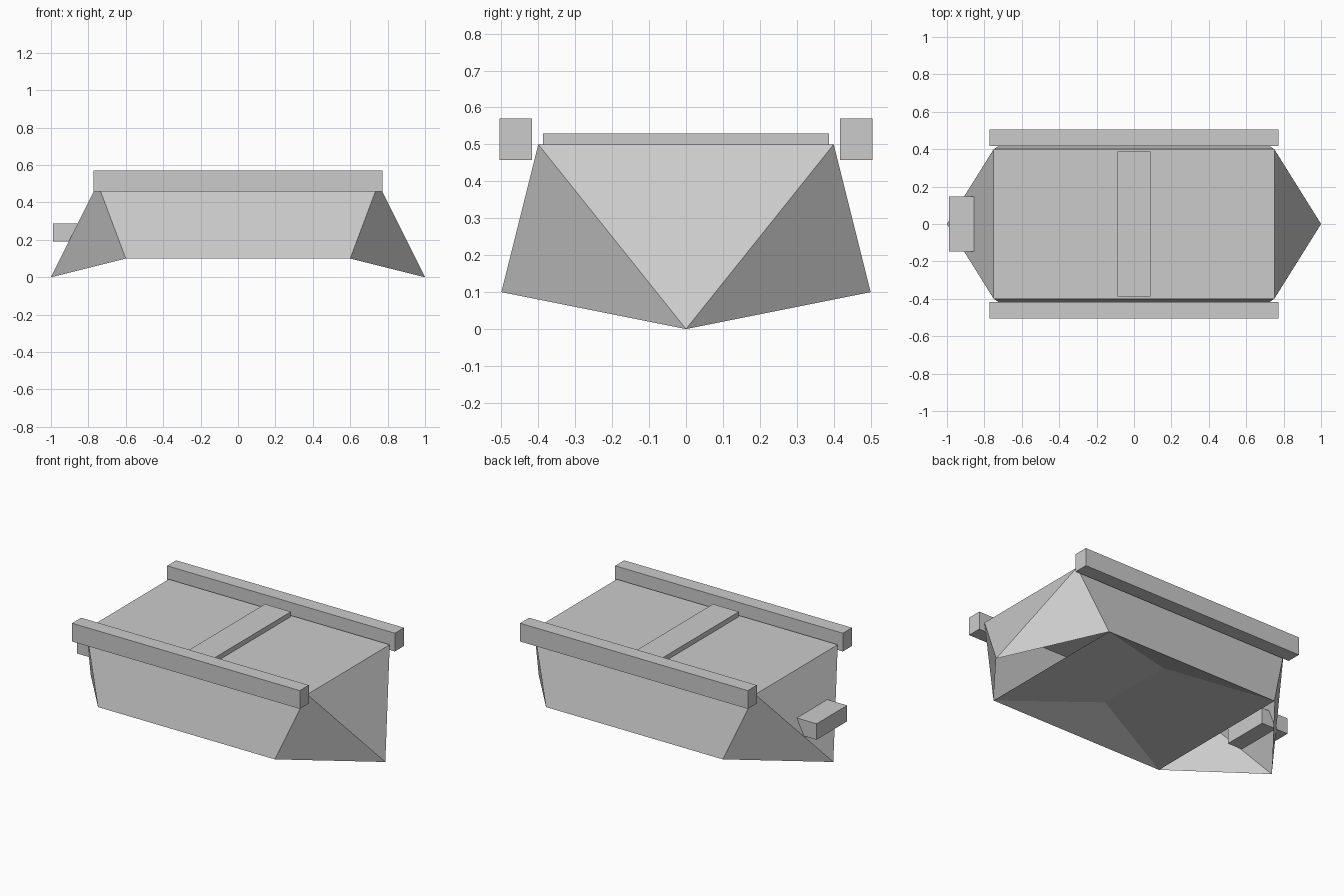
import bpy, bmesh

if "Cube" in bpy.data.objects:
    bpy.data.objects.remove(bpy.data.objects["Cube"])


def box(name, x, y, z):
    """Axis-aligned box from (min, max) ranges."""
    bm = bmesh.new()
    bmesh.ops.create_cube(bm, size=1)
    for v in bm.verts:
        for i, (lo, hi) in enumerate((x, y, z)):
            v.co[i] = lo if v.co[i] < 0 else hi
    return finish(name, bm)


def finish(name, bm):
    mesh = bpy.data.meshes.new(name)
    bm.to_mesh(mesh)
    bm.free()
    ob = bpy.data.objects.new(name, mesh)
    bpy.context.collection.objects.link(ob)
    return ob


# Hull shell: flat deck, leaning sides, pointed ends, raised bottom,
# left open underneath at both tips
bm = bmesh.new()
signs = (1, -1)
deck = {(a, b): bm.verts.new((.75 * a, .4 * b, .5)) for a in signs for b in signs}
chine = {(a, b): bm.verts.new((.6 * a, .5 * b, .1)) for a in signs for b in signs}
tip = {a: bm.verts.new((a, 0, 0)) for a in signs}
ridge = {b: bm.verts.new((0, .25 * b, .2)) for b in signs}

bm.faces.new([deck[k] for k in ((1, 1), (-1, 1), (-1, -1), (1, -1))])
for b in signs:
    bm.faces.new((deck[1, b], deck[-1, b], chine[-1, b], chine[1, b]))
    bm.faces.new((chine[1, b], chine[-1, b], ridge[b]))
for a in signs:
    bm.faces.new((deck[a, 1], deck[a, -1], tip[a]))
    bm.faces.new((chine[a, 1], chine[a, -1], ridge[-1], ridge[1]))
    for b in signs:
        bm.faces.new((deck[a, b], chine[a, b], tip[a]))
bmesh.ops.recalc_face_normals(bm, faces=bm.faces[:])
finish("hull", bm)

# Side rails
for side, s in (("left", 1), ("right", -1)):
    box(side + "_rail", (-.773, .773), sorted((.417 * s, .505 * s)), (.458, .57))

# Cross bench on the deck
box("bench", (-.088, .088), (-.387, .387), (.47, .53))

# Block on the end
box("end_block", (-.99, -.806), (-.148, .148), (.19, .288))
